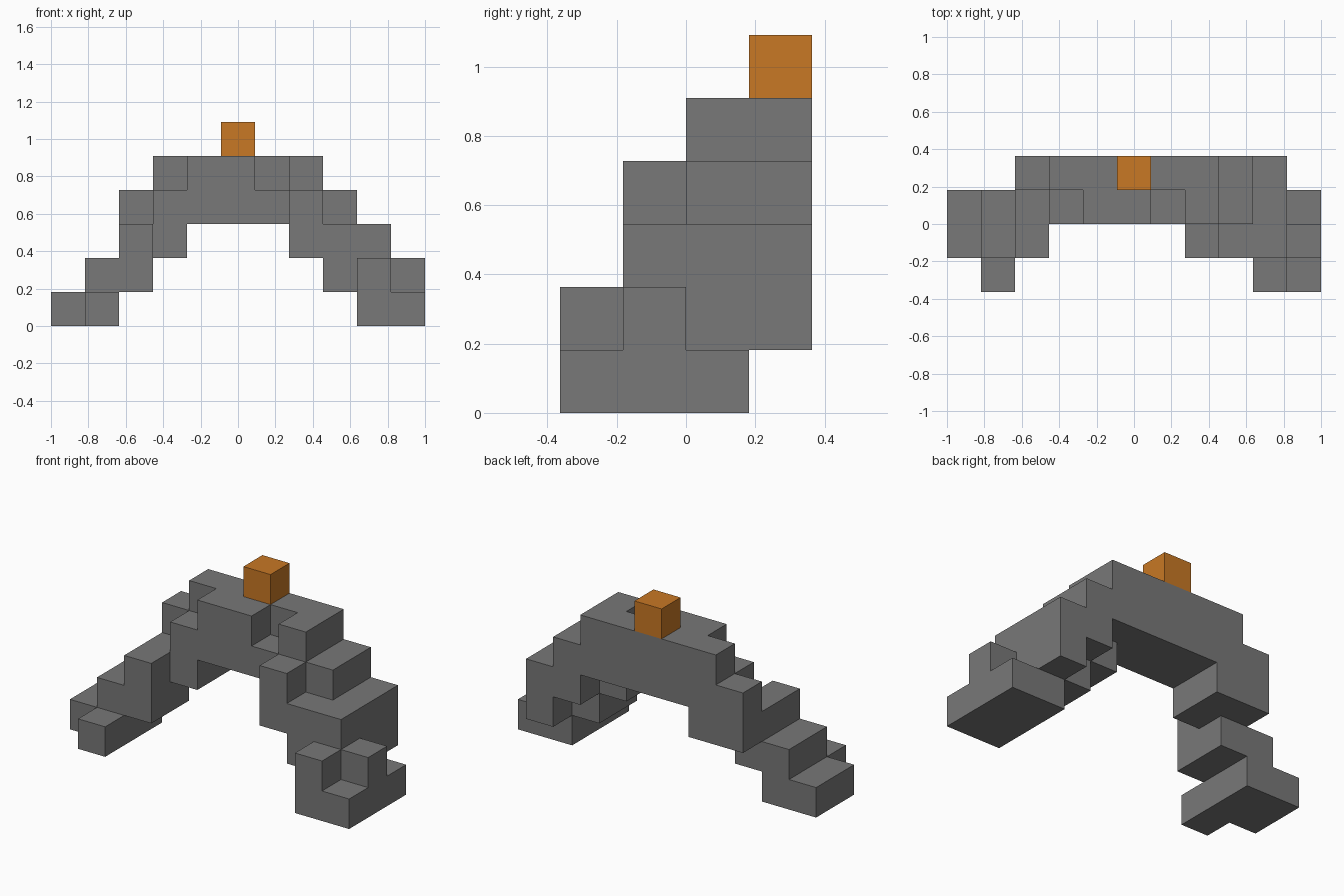
import bpy
import bmesh
from mathutils import Vector

cube = bpy.data.objects.get("Cube")
if cube:
    bpy.data.objects.remove(cube, do_unlink=True)

UNIT = 2 / 11                      # edge of one block
ORIGIN = Vector((-1, -2 * UNIT, 0))


def material(name, rgb):
    mat = bpy.data.materials.new(name)
    mat.use_nodes = True
    mat.diffuse_color = (*rgb, 1)
    mat.node_tree.nodes["Principled BSDF"].inputs["Base Color"].default_value = (*rgb, 1)
    return mat


def cells(boxes):
    """Block cells filled by boxes given as (x range, y range, z range)."""
    return {(x, y, z) for xs, ys, zs in boxes
            for x in range(*xs) for y in range(*ys) for z in range(*zs)}


def build(name, filled, solid, mat):
    """Skin the outer sides of the filled cells and merge coplanar faces."""
    bm = bmesh.new()
    for cell in filled:
        centre = Vector(cell) + Vector((.5, .5, .5))
        for axis in range(3):
            for sign in (-1, 1):
                n = Vector((0, 0, 0))
                n[axis] = sign
                if tuple(int(a + b) for a, b in zip(cell, n)) in solid:
                    continue
                u = Vector((0, 0, 0))
                u[(axis + 1) % 3] = 1
                v = n.cross(u)
                corners = [(-1, -1), (1, -1), (1, 1), (-1, 1)]
                bm.faces.new([bm.verts.new(ORIGIN + UNIT * (centre + (n + a * u + b * v) / 2))
                              for a, b in corners])
    bmesh.ops.remove_doubles(bm, verts=bm.verts, dist=0.001)
    bmesh.ops.dissolve_limit(bm, angle_limit=0.01, verts=bm.verts, edges=bm.edges)
    mesh = bpy.data.meshes.new(name)
    bm.to_mesh(mesh)
    bm.free()
    mesh.materials.append(mat)
    bpy.context.collection.objects.link(bpy.data.objects.new(name, mesh))


stone = material("stone grey", (0.188, 0.188, 0.188))
orange = material("orange", (0.58, 0.188, 0.018))

# Top span of the arch
span = cells([((4, 7), (2, 4), (3, 4)),
              ((4, 6), (2, 4), (4, 5)),
              ((6, 7), (3, 4), (4, 5))])

# Stepped leg on the -x side, from the span down to the foot
right_leg = cells([((3, 4), (2, 4), (2, 4)),
                   ((3, 4), (3, 4), (4, 5)),
                   ((2, 3), (1, 3), (1, 3)),
                   ((2, 3), (3, 4), (2, 4)),
                   ((1, 2), (1, 3), (0, 2)),
                   ((1, 2), (0, 1), (0, 1)),
                   ((0, 1), (1, 3), (0, 1))])

# Thicker stepped leg on the +x side
left_leg = cells([((7, 8), (1, 2), (2, 4)),
                  ((7, 8), (2, 3), (2, 5)),
                  ((7, 8), (3, 4), (3, 5)),
                  ((8, 9), (1, 2), (1, 3)),
                  ((8, 9), (2, 3), (1, 4)),
                  ((8, 9), (3, 4), (2, 4)),
                  ((9, 10), (0, 1), (0, 2)),
                  ((9, 10), (1, 3), (0, 3)),
                  ((9, 10), (3, 4), (1, 3)),
                  ((10, 11), (0, 3), (0, 1)),
                  ((10, 11), (1, 2), (1, 2))])

# Single block on the crown
marker = cells([((5, 6), (3, 4), (5, 6))])

solid = span | right_leg | left_leg
build("arch_span", span, solid, stone)
build("right_leg", right_leg, solid, stone)
build("left_leg", left_leg, solid, stone)
build("top_block", marker, marker, orange)
